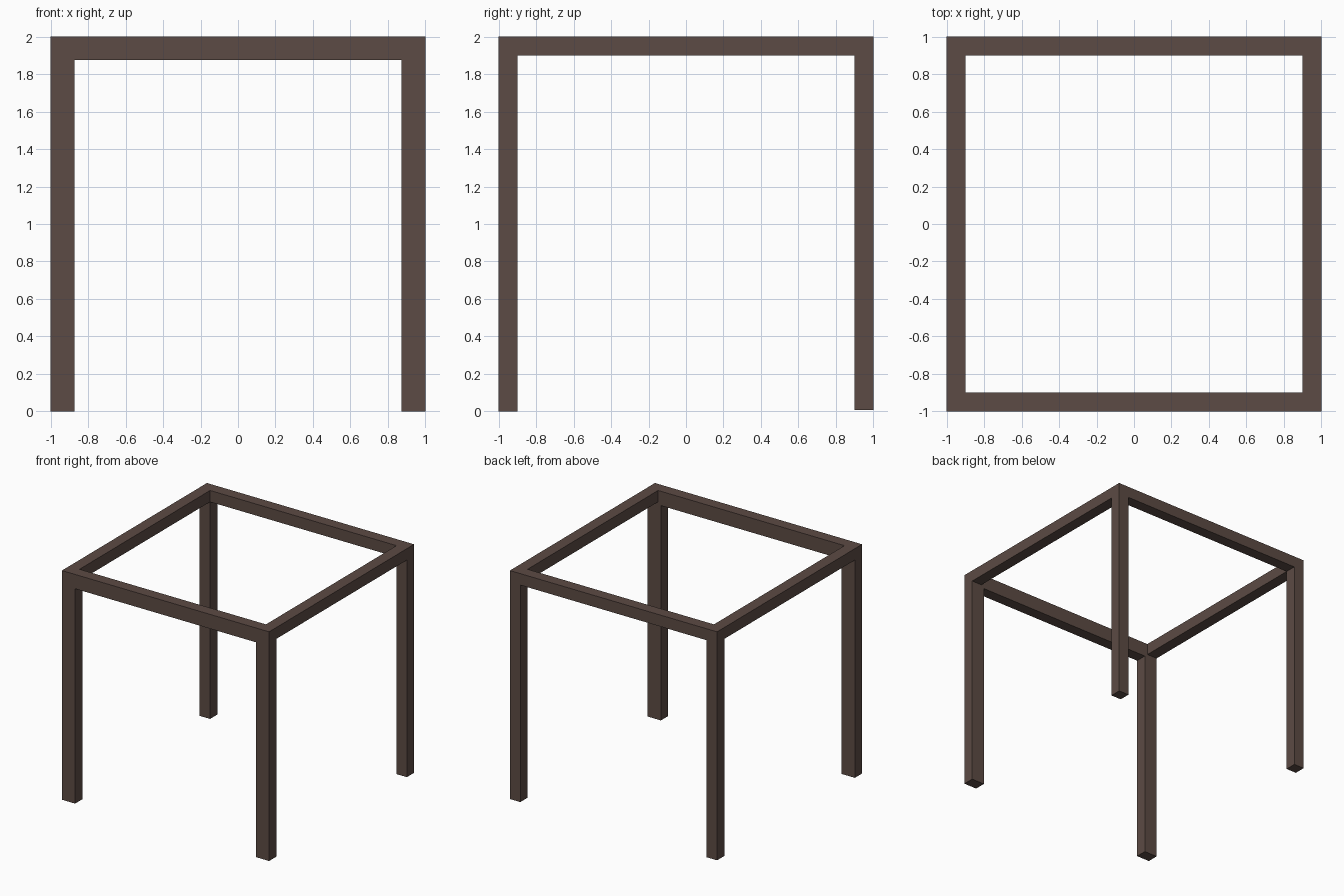
import bpy
import bmesh

if "Cube" in bpy.data.objects:
    bpy.data.objects.remove(bpy.data.objects["Cube"])

brown = bpy.data.materials.new("dark brown")
brown.diffuse_color = (0.107, 0.070, 0.058, 1)
brown.use_nodes = True
brown.node_tree.nodes["Principled BSDF"].inputs["Base Color"].default_value = brown.diffuse_color


def finish(name, bm):
    bmesh.ops.recalc_face_normals(bm, faces=bm.faces)
    mesh = bpy.data.meshes.new(name)
    bm.to_mesh(mesh)
    bm.free()
    mesh.materials.append(brown)
    obj = bpy.data.objects.new(name, mesh)
    bpy.context.collection.objects.link(obj)
    return obj


def extrude_profile(name, points, axis_vec):
    """Extrude a closed profile along a vector."""
    bm = bmesh.new()
    face = bm.faces.new([bm.verts.new(p) for p in points])
    res = bmesh.ops.extrude_face_region(bm, geom=[face], use_keep_orig=True)
    verts = [g for g in res["geom"] if isinstance(g, bmesh.types.BMVert)]
    bmesh.ops.translate(bm, verts=verts, vec=axis_vec)
    return finish(name, bm)


def arch(name, y, leg, rail, foot):
    """Two legs joined by a top rail, 0.1 deep, starting at y."""
    xi, zi = 1 - leg, 2 - rail
    outline = [(-1, foot), (-xi, foot), (-xi, zi), (xi, zi),
               (xi, foot), (1, foot), (1, 2), (-1, 2)]
    return extrude_profile(name, [(x, y, z) for x, z in outline], (0, 0.1, 0))


# Heavier front legs with rail, slimmer back legs with rail
arch("front_legs_and_rail", -1.0, 0.127, 0.125, 0.0)
arch("back_legs_and_rail", 0.9, 0.1, 0.1, 0.006)

# Side rails between the two arches
for name, x in (("left_rail", -1.0), ("right_rail", 0.9)):
    section = [(x, -0.9, 1.9), (x + 0.1, -0.9, 1.9),
               (x + 0.1, -0.9, 2), (x, -0.9, 2)]
    extrude_profile(name, section, (0, 1.8, 0))
